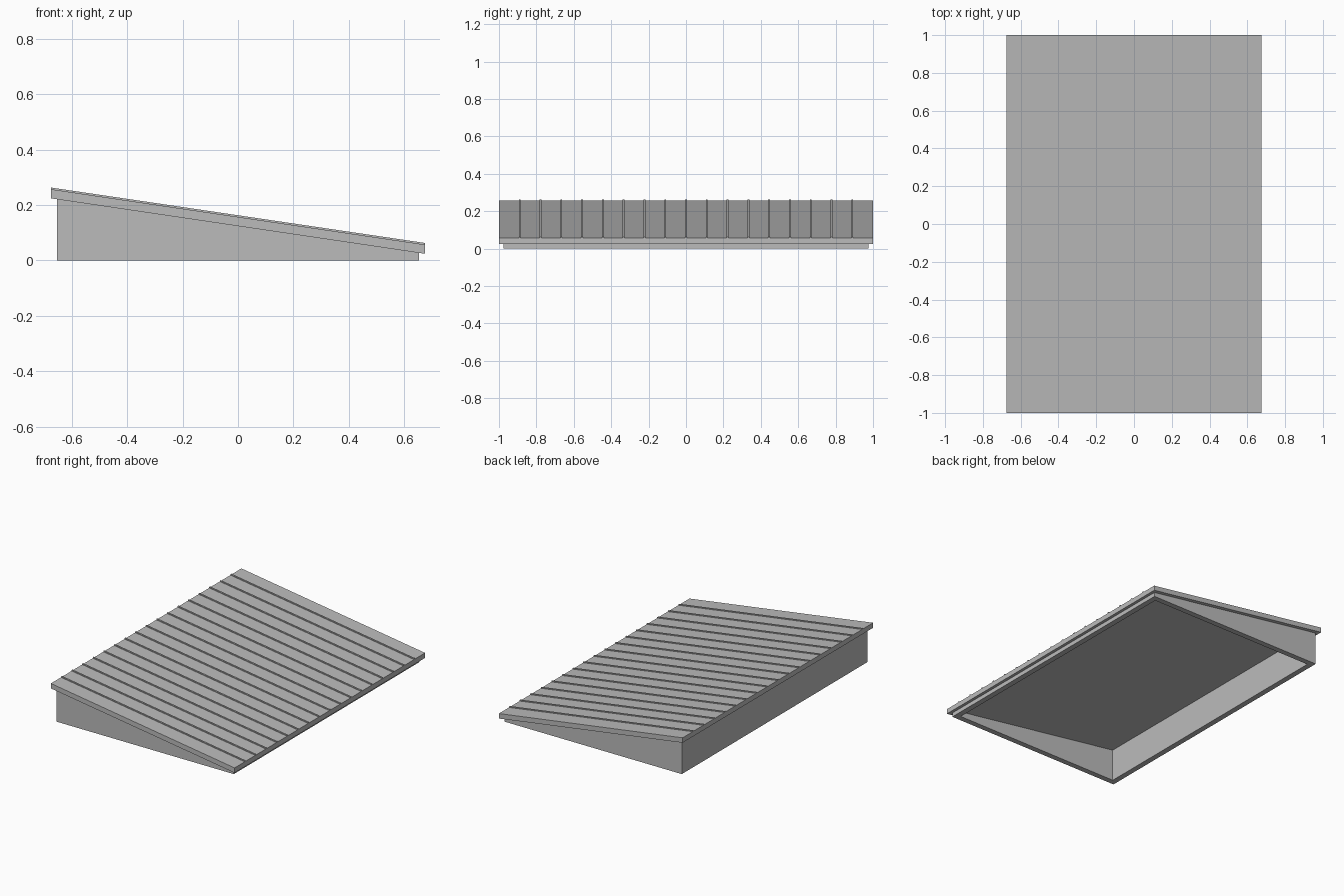
import bpy
import bmesh

cube = bpy.data.objects.get("Cube")
if cube:
    bpy.data.objects.remove(cube, do_unlink=True)

GREY = (0.5, 0.5, 0.5)
mat = bpy.data.materials.new("plain grey")
mat.use_nodes = True
mat.diffuse_color = (*GREY, 1)
bsdf = next(n for n in mat.node_tree.nodes if n.type == 'BSDF_PRINCIPLED')
bsdf.inputs["Base Color"].default_value = (*GREY, 1)

HALF_X, HALF_Y = 0.675, 1.0      # roof outline
WALL_X, WALL_Y = 0.652, 0.975    # outer wall outline
WALL = 0.037                     # wall thickness
SLOPE = -0.2 / (2 * HALF_X)
PANELS = 18
SEAM_W, SEAM_H = 0.01, 0.006


def under(x):
    """Height of the roof underside at x."""
    return 0.124 + SLOPE * x


def top(x):
    """Height of the roof surface at x."""
    return under(x) + 0.033


def finish(name, bm):
    bmesh.ops.recalc_face_normals(bm, faces=bm.faces)
    mesh = bpy.data.meshes.new(name)
    bm.to_mesh(mesh)
    bm.free()
    mesh.materials.append(mat)
    obj = bpy.data.objects.new(name, mesh)
    bpy.context.collection.objects.link(obj)
    return obj


def extrude_profile(name, profile, y0, y1):
    """Extrude an x-z profile along y."""
    bm = bmesh.new()
    face = bm.faces.new([bm.verts.new((x, y0, z)) for x, z in profile])
    moved = bmesh.ops.extrude_face_region(bm, geom=[face])["geom"]
    verts = [v for v in moved if isinstance(v, bmesh.types.BMVert)]
    bmesh.ops.translate(bm, verts=verts, vec=(0, y1 - y0, 0))
    return finish(name, bm)


def sloped_bar(name, low, high, y0, y1):
    a, b = -HALF_X, HALF_X
    return extrude_profile(
        name, [(a, low(a)), (b, low(b)), (b, high(b)), (a, high(a))], y0, y1)


# Open wall frame, its upper rim following the roof underside
bm = bmesh.new()
rings = []
for inset in (0, WALL):
    wx, wy = WALL_X - inset, WALL_Y - inset
    corners = [(-wx, -wy), (wx, -wy), (wx, wy), (-wx, wy)]
    rings.append([(bm.verts.new((x, y, 0)), bm.verts.new((x, y, under(x))))
                  for x, y in corners])
outer, inner = rings
for i in range(4):
    j = (i + 1) % 4
    for ring in rings:
        bm.faces.new((ring[i][0], ring[j][0], ring[j][1], ring[i][1]))
    for k in (0, 1):
        bm.faces.new((outer[i][k], outer[j][k], inner[j][k], inner[i][k]))
finish("wall_frame", bm)

# Sloped roof slab with plumb-cut ends
sloped_bar("roof_slab", under, top, -HALF_Y, HALF_Y)

# Standing seams between the roof panels
for i in range(1, PANELS):
    y = -HALF_Y + 2 * HALF_Y * i / PANELS
    sloped_bar(f"roof_seam_{i}", top, lambda x: top(x) + SEAM_H,
               y - SEAM_W / 2, y + SEAM_W / 2)
